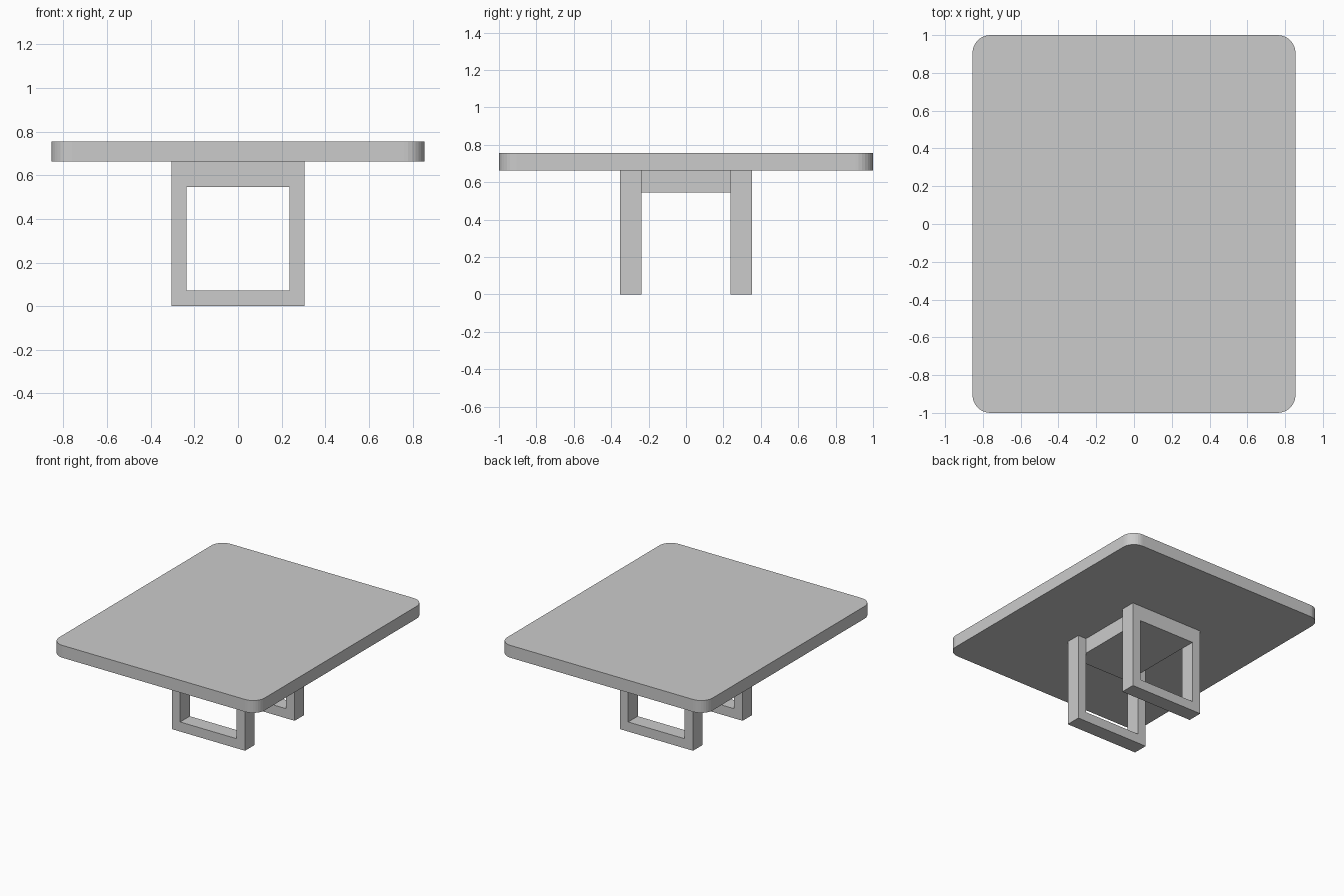
import bpy, bmesh, math
from mathutils import Vector

if "Cube" in bpy.data.objects:
    bpy.data.objects.remove(bpy.data.objects["Cube"])

TOP_Z, UNDER_Z, BEAM_Z = 0.755, 0.662, 0.546


def finish(name, bm):
    bmesh.ops.recalc_face_normals(bm, faces=bm.faces)
    mesh = bpy.data.meshes.new(name)
    bm.to_mesh(mesh)
    bm.free()
    obj = bpy.data.objects.new(name, mesh)
    bpy.context.collection.objects.link(obj)
    return obj


def extrude(bm, faces, offset):
    new = bmesh.ops.extrude_face_region(bm, geom=faces)["geom"]
    verts = [v for v in new if isinstance(v, bmesh.types.BMVert)]
    bmesh.ops.translate(bm, verts=verts, vec=Vector(offset))


# Table top: rounded rectangle slab
def rounded_slab(name, hx, hy, z0, z1, r, steps):
    bm = bmesh.new()
    verts = []
    for k, (sx, sy) in enumerate([(1, 1), (-1, 1), (-1, -1), (1, -1)]):
        for i in range(steps + 1):
            a = math.pi / 2 * (k + i / steps)
            verts.append(bm.verts.new((sx * (hx - r) + r * math.cos(a),
                                       sy * (hy - r) + r * math.sin(a), z0)))
    extrude(bm, [bm.faces.new(verts)], (0, 0, z1 - z0))
    return finish(name, bm)


# Leg: closed rectangular frame in the xz plane
def leg_frame(name, y0, y1):
    bm = bmesh.new()

    def loop(hx, za, zb):
        return [bm.verts.new((x, y0, z)) for x, z in
                [(-hx, za), (hx, za), (hx, zb), (-hx, zb)]]
    outer = loop(0.305, 0, UNDER_Z)
    inner = loop(0.235, 0.072, BEAM_Z)
    faces = [bm.faces.new((outer[i], outer[(i + 1) % 4],
                           inner[(i + 1) % 4], inner[i])) for i in range(4)]
    extrude(bm, faces, (0, y1 - y0, 0))
    return finish(name, bm)


# Beam: solid block joining the two frames under the top
def block(name, hx, hy, z0, z1):
    bm = bmesh.new()
    bmesh.ops.create_cube(bm, size=1)
    for v in bm.verts:
        v.co = (v.co.x * 2 * hx, v.co.y * 2 * hy, z0 + (v.co.z + 0.5) * (z1 - z0))
    return finish(name, bm)


rounded_slab("table_top", 0.855, 1.0, UNDER_Z, TOP_Z, 0.095, 8)
leg_frame("front_leg", -0.352, -0.238)
leg_frame("back_leg", 0.238, 0.352)
block("center_beam", 0.235, 0.238, BEAM_Z, UNDER_Z)
